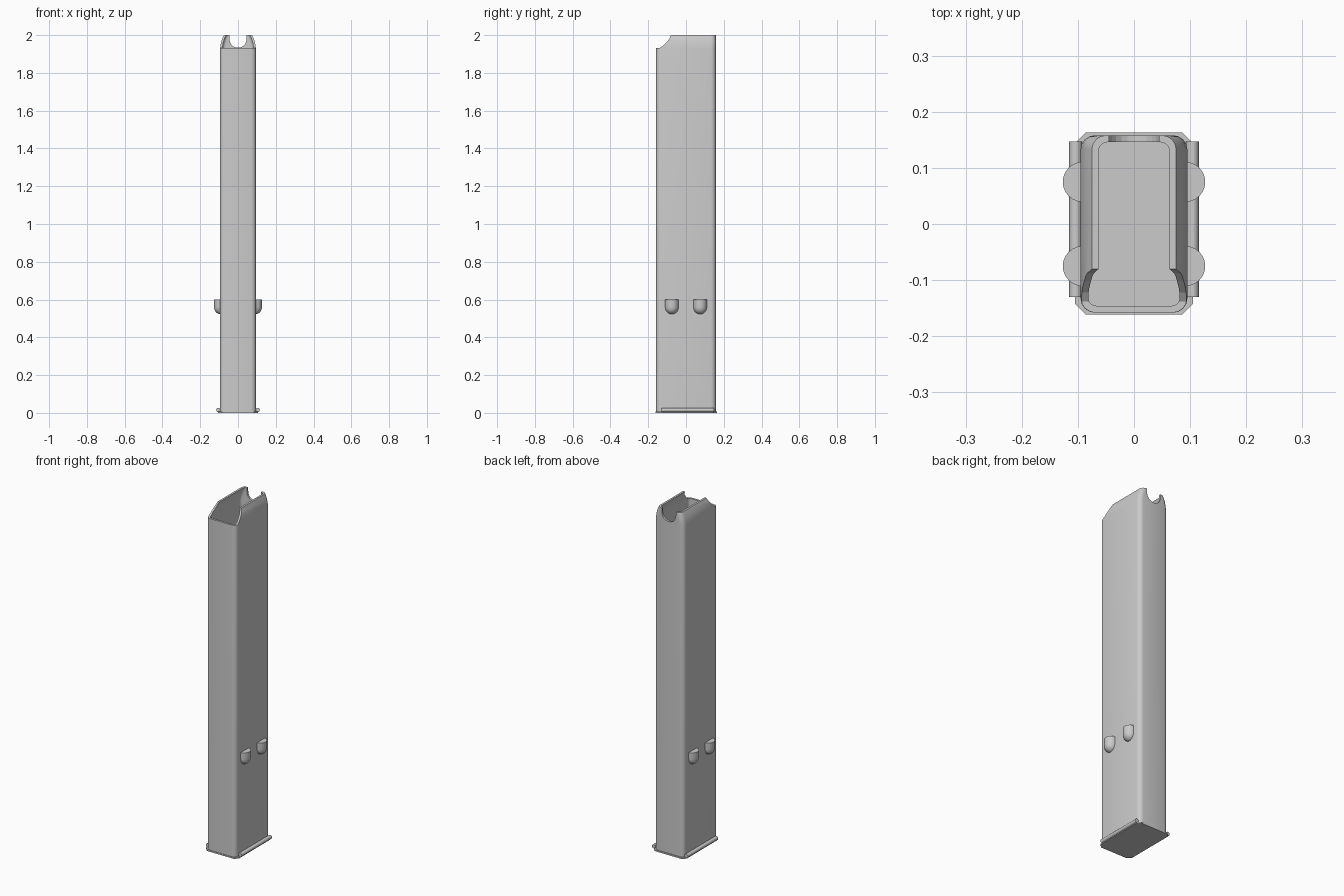
import bpy, bmesh, math

if "Cube" in bpy.data.objects:
    bpy.data.objects.remove(bpy.data.objects["Cube"])

def finish(bm, name, smooth=True):
    bmesh.ops.recalc_face_normals(bm, faces=bm.faces)
    me = bpy.data.meshes.new(name)
    bm.to_mesh(me)
    bm.free()
    ob = bpy.data.objects.new(name, me)
    bpy.context.collection.objects.link(ob)
    if smooth:
        bpy.ops.object.select_all(action='DESELECT')
        bpy.context.view_layer.objects.active = ob
        ob.select_set(True)
        bpy.ops.object.shade_smooth_by_angle(angle=math.radians(40))
    return ob

def loft(rings, name, smooth=True):
    bm = bmesh.new()
    loops = [[bm.verts.new(p) for p in r] for r in rings]
    n = len(loops[0])
    for a, b in zip(loops, loops[1:]):
        for i in range(n):
            j = (i + 1) % n
            bm.faces.new((a[i], a[j], b[j], b[i]))
    bm.faces.new(loops[0])
    bm.faces.new(loops[-1])
    return finish(bm, name, smooth)

def rounded_ring(w, y0, y1, r, z, steps=4):
    pts = []
    for cx, cy, a0 in ((w - r, y1 - r, 0), (r - w, y1 - r, 90),
                       (r - w, y0 + r, 180), (w - r, y0 + r, 270)):
        for k in range(steps + 1):
            a = math.radians(a0 + 90 * k / steps)
            pts.append((cx + r * math.cos(a), cy + r * math.sin(a), z))
    return pts

def cut(ob, cutter):
    cutter.hide_render = True
    cutter.hide_viewport = True
    m = ob.modifiers.new('cut', 'BOOLEAN')
    m.operation = 'DIFFERENCE'
    m.solver = 'EXACT'
    m.object = cutter

# Hollow body: up the outside, over the inward-curving lips, down the inside
levels = [(0.004, 0.095), (1.925, 0.095), (1.95, 0.092), (1.975, 0.086), (2.0, 0.075)]
T = 0.012
rings = [rounded_ring(w, -0.158, 0.158, 0.025, z) for z, w in levels]
rings += [rounded_ring(w - T, -0.146, 0.146, 0.016, z) for z, w in reversed(levels[1:])]
rings.append(rounded_ring(0.083, -0.146, 0.146, 0.016, 0.012))
body = loft(rings, 'magazine_body')

# Sloped cut at the front of the feed lips
prof = [(-0.3, 1.932), (-0.138, 1.932), (-0.122, 1.943), (-0.10, 1.966),
        (-0.088, 1.98), (-0.08, 2.0), (-0.08, 2.1), (-0.3, 2.1)]
cut(body, loft([[(x, y, z) for y, z in prof] for x in (-0.3, 0.3)], 'front_cutter', False))

# U-shaped notch in the rear wall
R = 0.045
u = [(-R, 2.1)] + [(R * math.cos(a), 1.978 + R * math.sin(a))
     for a in (math.pi + math.pi * k / 12 for k in range(13))] + [(R, 2.1)]
cut(body, loft([[(x, y, z) for x, z in u] for y in (0.10, 0.3)], 'rear_notch_cutter', False))

# Base plate with chamfered corners
loft([rounded_ring(0.105, -0.161, 0.163, 0.019, z, 1) for z in (0, 0.008)], 'base_plate', False)

for s, side in ((1, 'right'), (-1, 'left')):
    # Rolled rail along the base plate
    loft([[(s * (0.104 + 0.0115 * math.cos(a)), y, 0.0155 + 0.0115 * math.sin(a))
           for a in (2 * math.pi * k / 12 for k in range(12))] for y in (-0.13, 0.147)],
         side + '_base_rail')
    # Stop lugs: flat-topped, round-bottomed half studs
    for cy, pos in ((-0.075, 'front'), (0.075, 'rear')):
        r = 0.036
        prof = [(0.60, r), (0.56, r)] + [(0.56 - 0.038 * math.sin(t), r * math.cos(t))
                for t in (math.radians(d) for d in (18, 36, 54, 72, 86))]
        loft([[(s * (0.091 + q * math.sin(b)), cy + q * math.cos(b), z)
               for b in (math.pi * k / 12 for k in range(13))] for z, q in prof],
             side + '_' + pos + '_stop_lug')
